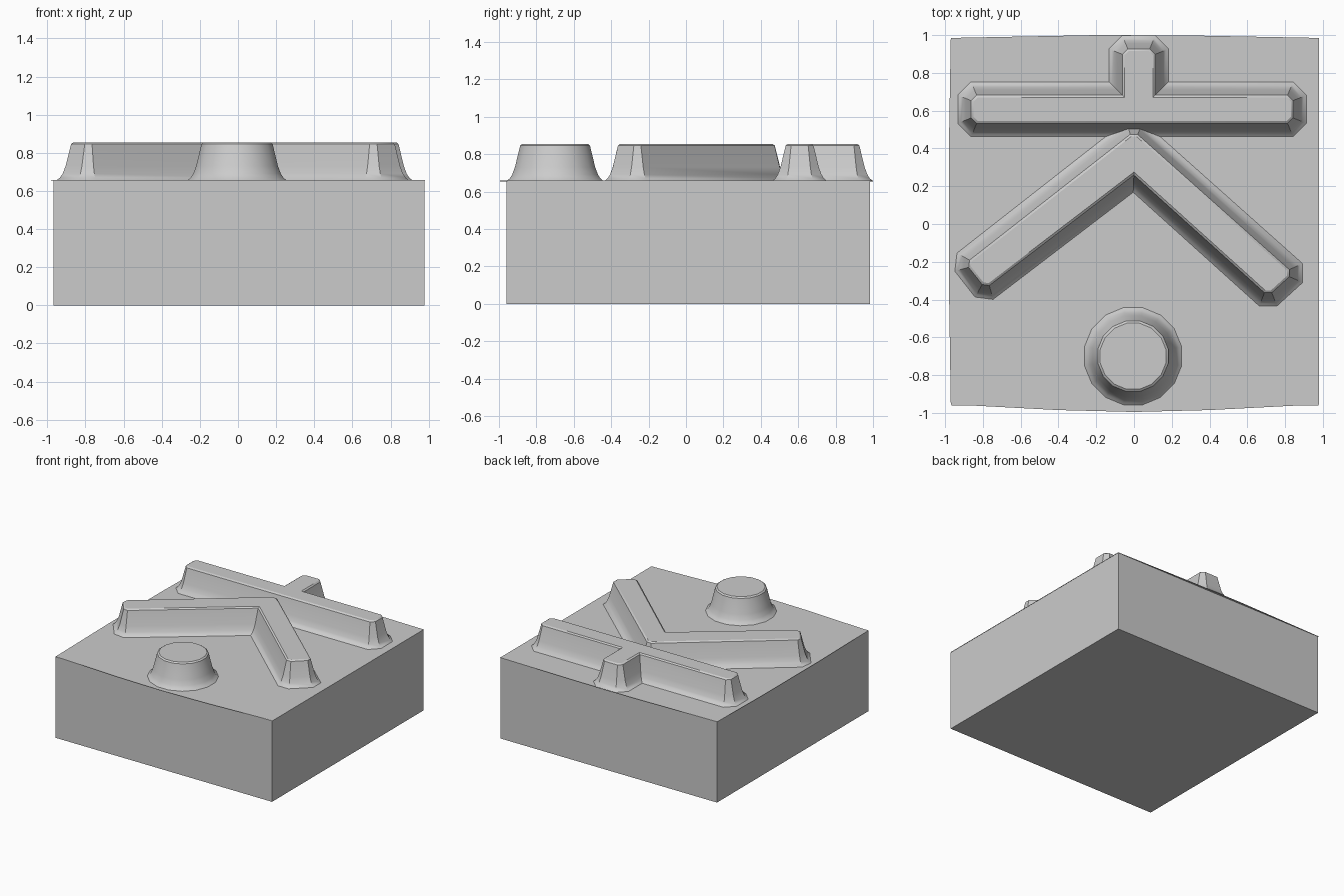
import bpy, bmesh, math
from mathutils import Vector

cube = bpy.data.objects.get("Cube")
if cube:
    bpy.data.objects.remove(cube, do_unlink=True)

grey = bpy.data.materials.new("plain grey")
grey.use_nodes = True
colour = (0.6, 0.6, 0.6, 1)
grey.diffuse_color = colour
grey.node_tree.nodes["Principled BSDF"].inputs["Base Color"].default_value = colour

FACE = 0.658
# Height and outward spread of each ring of a raised mark
FLANK = [(0.855, 0), (0.846, 0.012), (0.73, 0.04), (0.69, 0.055), (0.67, 0.068), (FACE - 0.002, 0.085)]


def cross(a, b):
    return a.x * b.y - a.y * b.x


def chamfer(points, cut):
    """Cut the outward corners of a counter-clockwise outline."""
    pts = [Vector(p) for p in points]
    out = []
    for i, p in enumerate(pts):
        a = (pts[i - 1] - p).normalized()
        b = (pts[(i + 1) % len(pts)] - p).normalized()
        if cross(-a, b) > 0.1:
            out += [p + a * cut, p + b * cut]
        else:
            out.append(p)
    return out


def offset(pts, dist):
    """Grow a counter-clockwise outline with mitred corners."""
    out = []
    for i, p in enumerate(pts):
        a = (p - pts[i - 1]).normalized()
        b = (pts[(i + 1) % len(pts)] - p).normalized()
        n1, n2 = Vector((a.y, -a.x)), Vector((b.y, -b.x))
        out.append(p + (n1 + n2) * dist / (1 + n1.dot(n2)))
    return out


def loft(name, rings, smooth=False):
    """Join equal rings, listed from top to bottom, and cap both ends."""
    bm = bmesh.new()
    loops = [[bm.verts.new((p[0], p[1], z)) for p in pts] for pts, z in rings]
    bm.faces.new(loops[0])
    bm.faces.new(loops[-1][::-1])
    n = len(loops[0])
    for up, low in zip(loops, loops[1:]):
        for i in range(n):
            j = (i + 1) % n
            bm.faces.new((up[i], low[i], low[j], up[j]))
    bmesh.ops.recalc_face_normals(bm, faces=bm.faces)
    mesh = bpy.data.meshes.new(name)
    bm.to_mesh(mesh)
    bm.free()
    mesh.materials.append(grey)
    obj = bpy.data.objects.new(name, mesh)
    bpy.context.collection.objects.link(obj)
    if smooth:
        bpy.ops.object.select_all(action='DESELECT')
        obj.select_set(True)
        bpy.context.view_layer.objects.active = obj
        bpy.ops.object.shade_smooth_by_angle(angle=math.radians(35))
    return obj


def raised_mark(name, outline):
    loft(name, [(offset(outline, d), z) for z, d in FLANK], True)


# Block
block = [(-0.967, -0.96), (0.978, -0.96), (0.978, 0.983), (-0.967, 0.983)]
loft("block", [(block, FACE - 0.001), (block, 0)])

# Thin face sheet with slightly bowed edges
sheet = [(-0.97, -0.955), (-0.4, -0.985), (0, -0.995), (0.4, -0.985), (0.98, -0.955),
         (0.98, 0.985), (0.3, 0.998), (-0.2, 1), (-0.97, 0.985), (-0.98, 0.4), (-0.98, -0.3)]
loft("face_sheet", [(sheet, FACE), (sheet, FACE - 0.003)])

# Long bar with a tab at the back
bar = [(-0.85, 0.545), (0.83, 0.545), (0.83, 0.67), (0.1, 0.67), (0.1, 0.915),
       (-0.05, 0.915), (-0.05, 0.67), (-0.85, 0.67)]
raised_mark("bar_with_tab", chamfer(bar, 0.022))

# Bent chevron
chevron = [(0, 0.275), (0.71, -0.365), (0.825, -0.26), (0, 0.475), (-0.875, -0.21), (-0.785, -0.325)]
raised_mark("chevron", chamfer(chevron, 0.02))

# Round stud
stud = [Vector((-0.005 + 0.178 * math.cos(t), -0.7 + 0.178 * math.sin(t)))
        for t in (math.tau * (k + 0.5) / 16 for k in range(16))]
raised_mark("round_stud", stud)
